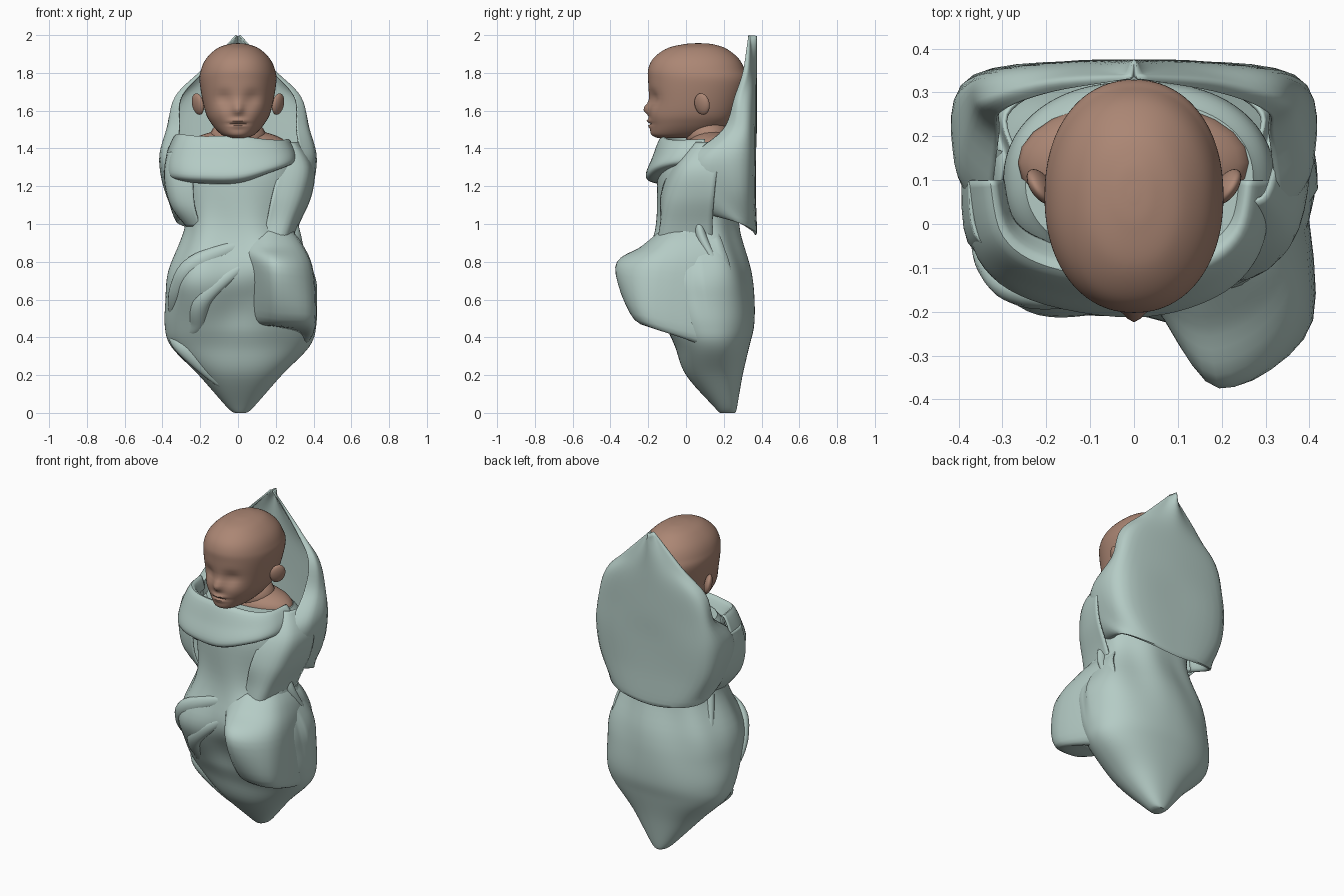
import bpy, bmesh, math
from mathutils import Vector

if "Cube" in bpy.data.objects:
    bpy.data.objects.remove(bpy.data.objects["Cube"])


def material(name, rgb):
    m = bpy.data.materials.new(name)
    m.diffuse_color = (*rgb, 1)
    m.use_nodes = True
    m.node_tree.nodes["Principled BSDF"].inputs["Base Color"].default_value = m.diffuse_color
    return m


CLOTH = material("sage_cloth", (0.46, 0.60, 0.56))
SKIN = material("warm_skin", (0.41, 0.24, 0.175))


def spline(pts, n):
    """Catmull-Rom through tuples of any length."""
    out = []
    for i in range(len(pts) - 1):
        p = [pts[max(0, min(len(pts) - 1, i + k))] for k in (-1, 0, 1, 2)]
        for s in range(n):
            t = s / n
            out.append(tuple(
                0.5 * (2 * b + (c - a) * t + (2 * a - 5 * b + 4 * c - d) * t * t
                       + (3 * b - a - 3 * c + d) * t ** 3)
                for a, b, c, d in zip(*p)))
    out.append(tuple(pts[-1]))
    return out


def surface(name, rows, mat, closed=False, thick=0):
    bm = bmesh.new()
    g = [[bm.verts.new(p) for p in r] for r in rows]
    n = len(rows[0])
    for a, b in zip(g, g[1:]):
        for i in range(n if closed else n - 1):
            j = (i + 1) % n
            bm.faces.new((a[i], a[j], b[j], b[i]))
    if closed:
        bm.faces.new(g[0])
        bm.faces.new(g[-1])
    bmesh.ops.remove_doubles(bm, verts=bm.verts, dist=0.0005)
    bmesh.ops.recalc_face_normals(bm, faces=bm.faces)
    me = bpy.data.meshes.new(name)
    bm.to_mesh(me)
    bm.free()
    ob = bpy.data.objects.new(name, me)
    bpy.context.collection.objects.link(ob)
    me.materials.append(mat)
    if thick:
        m = ob.modifiers.new("thickness", 'SOLIDIFY')
        m.thickness = thick
        m.offset = 0
    bpy.ops.object.select_all(action='DESELECT')
    bpy.context.view_layer.objects.active = ob
    ob.select_set(True)
    bpy.ops.object.shade_smooth_by_angle(angle=math.radians(50))
    return ob


def sheet(name, rows, n=6):
    """Thin cloth patch through a coarse grid of control points."""
    cols = [spline(c, n) for c in zip(*[spline(r, n) for r in rows])]
    return surface(name, list(zip(*cols)), CLOTH, thick=0.01)


def ring_point(ring, a, power):
    z, rx, yf, yb = ring
    c, s = math.cos(a), math.sin(a)
    e = 2 / power
    return Vector((rx * math.copysign(abs(c) ** e, c),
                   (yf + yb) / 2 + (yb - yf) / 2 * math.copysign(abs(s) ** e, s), z))


def fold(name, pts, r):
    """Tapered rounded crease along a path."""
    path = [Vector(p) for p in spline(pts, 8)]
    last = len(path) - 1
    rows = []
    for i, p in enumerate(path):
        t = (path[min(i + 1, last)] - path[max(i - 1, 0)]).normalized()
        u = t.cross(Vector((0, 1, 0.01))).normalized()
        v = t.cross(u) * 0.7
        k = r * max(0.05, math.sin(math.pi * i / last) ** 0.6)
        rows.append([p + k * (u * math.cos(a) + v * math.sin(a))
                     for a in (j * math.tau / 14 for j in range(14))])
    return surface(name, rows, CLOTH, True)


# swaddled body: z, half width, front y, back y
BODY = spline([(0, .03, .18, .26), (.03, .07, .15, .27), (.2, .22, 0, .3),
               (.35, .365, -.06, .335), (.46, .4, -.12, .36), (.6, .395, -.18, .36),
               (.75, .375, -.2, .34), (1, .285, -.155, .28), (1.25, .31, -.15, .32),
               (1.36, .3, -.12, .32), (1.42, .26, -.08, .28)], 6)
SHIFT = 0.012
# soft swells: angle, z, height, angle spread, z spread (knees, hollow between, waist)
SWELLS = [(298, .77, .07, 22, .11), (232, .70, .045, 25, .15), (268, .55, -.035, 16, .12),
          (10, .70, .02, 30, .15)]


def swell(a, z):
    return sum(h * math.exp(-((math.degrees(a) - ca) / sa) ** 2 - ((z - cz) / sz) ** 2)
               for ca, cz, h, sa, sz in SWELLS)


rows = []
for ring in BODY:
    row = []
    for i in range(90):
        a = i * math.tau / 90
        p = ring_point(ring, a, 2.25)
        w = swell(a, p.z) + math.exp(-((p.z - .85) / .25) ** 2) * .008 * math.sin(7 * a + 5 * p.z)
        row.append(p + Vector((math.cos(a) * w + SHIFT, math.sin(a) * w, 0)))
    rows.append(row)
surface("swaddled_body", rows, CLOTH, True)


def on_body(x, z, face):
    """Point just under the front (-1) or back (1) of the body."""
    _, rx, yf, yb = min(BODY, key=lambda q: abs(q[0] - z))
    u = max(-1, min(1, (x - SHIFT) / rx))
    h = (yb - yf) / 2 * (1 - abs(u) ** 2.25) ** (1 / 2.25)
    a = math.atan2(face * math.sqrt(1 - u * u), u) % math.tau
    w = swell(a, z) - .025
    return (x + math.cos(a) * w, (yf + yb) / 2 + face * h + math.sin(a) * w, z)


# creases in the cloth
for name, pts, r, face in [
        ("upper_leg_fold", [(.16, .93), (-.2, .8), (-.31, .66), (-.37, .5)], .055, -1),
        ("middle_leg_fold", [(.06, .8), (-.17, .62), (-.23, .47), (-.3, .42)], .05, -1),
        ("lower_leg_fold", [(-.38, .42), (-.3, .34), (-.08, .13)], .045, -1),
        ("right_hip_fold", [(.3, 1.06), (.32, .92), (.36, .7)], .04, 1),
        ("left_hip_fold", [(-.27, 1.08), (-.28, .9), (-.33, .7)], .035, 1)]:
    fold(name, [on_body(x, z, face) for x, z in pts], r)

# pointed fold over the bent knee, tucked in on all sides
sheet("knee_flap", [
    [(.06, -.08, .98), (.17, -.11, .98), (.26, -.04, .98), (.26, .16, .98)],
    [(.03, -.15, .88), (.17, -.23, .88), (.33, -.11, .89), (.32, .2, .88)],
    [(.05, -.16, .78), (.195, -.37, .77), (.39, -.2, .75), (.34, .24, .72)],
    [(.08, -.10, .52), (.21, -.26, .5), (.4, -.2, .48), (.36, .22, .38)],
    [(.1, -.03, .46), (.2, -.08, .46), (.34, -.01, .42), (.3, .18, .31)]])

# cloth wrapped over the right arm and across the chest
sheet("right_arm_wrap", [[(xa, ya, z), (xb, yb, z), (xc, yc, z)]
                         for z, xa, ya, xb, yb, xc, yc in [
    (1.43, .25, .06, .3, .07, .34, .22), (1.3, .22, -.07, .36, -.01, .4, .17),
    (1.15, .18, -.13, .335, -.07, .385, .15), (1, .15, -.13, .28, -.105, .32, .14),
    (.88, .13, -.14, .24, -.13, .28, .14)]])
# cloth hanging over the left arm
sheet("left_arm_drape", [[(xa, ya, z), (xb, yb, z), (xc, yc, z)]
                         for z, xa, ya, xb, yb, xc, yc in [
    (1.38, -.25, -.06, -.36, -.02, -.37, .2), (1.25, -.24, -.1, -.375, -.04, -.385, .2),
    (1.1, -.23, -.1, -.345, -.04, -.345, .18), (.99, -.2, -.08, -.27, 0, -.25, .15)]])

# hood behind the head, wrapping the shoulders: z, then half width and y of edge, side, back
HOOD = [(1.03, .27, .16, .29, .25, .18, .32), (.97, .29, .14, .32, .28, .2, .355),
        (1.15, .32, .0, .37, .17, .33, .335), (1.34, .33, .02, .405, .14, .365, .335),
        (1.5, .31, .2, .37, .26, .33, .345), (1.67, .3, .26, .33, .29, .27, .35),
        (1.81, .18, .305, .19, .325, .12, .35), (1.995, .01, .33, .007, .335, .004, .34)]
rows = []
for z, we, ye, ws, ys, wb, yb in HOOD:
    lift = .08 if z < 1.1 else 0   # rounded lower edge
    half = [(we, ye, z + lift), (ws, ys, z + lift / 2), (wb, yb, z)]
    rows.append([(-x, y, h) for x, y, h in half] + [(0, min(.37, yb + .03), z - lift / 4)]
                + half[::-1])
rows[-1] = [(x, y, 1.996) for x, y, _ in rows[-1]]
sheet("hood", rows)

# rolled collar: one path across the chest, scaled and shifted for each row
PATH = [(-.385, .1, 1.36), (-.35, -.06, 1.36), (-.23, -.145, 1.35), (0, -.18, 1.35),
        (.18, -.14, 1.365), (.28, -.05, 1.38), (.31, .1, 1.39)]
sheet("collar", [[(x * sx, .1 + (y - .1) * sy, z + dz * (1 - 1.6 * max(0, x))) for x, y, z in PATH]
                 for sx, sy, dz in [(.88, .88, -.13), (1, 1.1, -.1), (.98, .98, 0),
                                    (.85, .8, .11), (.78, .6, .04)]])

# head: z, half width, front y, back y
HEAD = spline([(1.455, .045, -.15, .02), (1.475, .09, -.185, .14), (1.53, .14, -.19, .235),
               (1.6, .175, -.192, .28), (1.75, .203, -.2, .328), (1.82, .195, -.2, .31),
               (1.88, .165, -.17, .275), (1.93, .11, -.1, .21), (1.952, .05, -.01, .14),
               (1.957, .01, .05, .08)], 7)
# face relief: push, x, z, x spread, z spread (eye, cheek, nose, lips, mouth line)
FACE = [(.022, .075, 1.665, .045, .035), (-.01, .09, 1.58, .05, .05),
        (-.034, 0, 1.608, .027, .03), (-.018, 0, 1.545, .04, .012),
        (-.012, 0, 1.518, .035, .01), (.01, 0, 1.531, .05, .006)]
rows = []
for ring in HEAD:
    row = []
    for i in range(96):
        p = ring_point(ring, i * math.tau / 96, 2.15)
        if p.y < 0:
            p.y += sum(k * math.exp(-((abs(p.x) - cx) / sx) ** 2 - ((p.z - cz) / sz) ** 2)
                       for k, cx, cz, sx, sz in FACE)
        row.append(p)
    rows.append(row)
surface("head", rows, SKIN, True)


def ellipsoid(name, centre, radii, turn=(0, 0, 0)):
    bpy.ops.mesh.primitive_uv_sphere_add(segments=24, ring_count=14, location=centre, rotation=turn)
    ob = bpy.context.object
    ob.name = name
    ob.scale = radii
    ob.data.materials.append(SKIN)
    bpy.ops.object.shade_smooth()


# ears, neck and shoulders
for side, s in (("left", -1), ("right", 1)):
    ellipsoid(side + "_ear", (s * .212, .085, 1.635), (.022, .046, .058), (0, s * .2, s * -.6))
ellipsoid("neck", (0, .12, 1.46), (.15, .12, .1))
ellipsoid("shoulders", (0, .14, 1.41), (.265, .14, .09))
